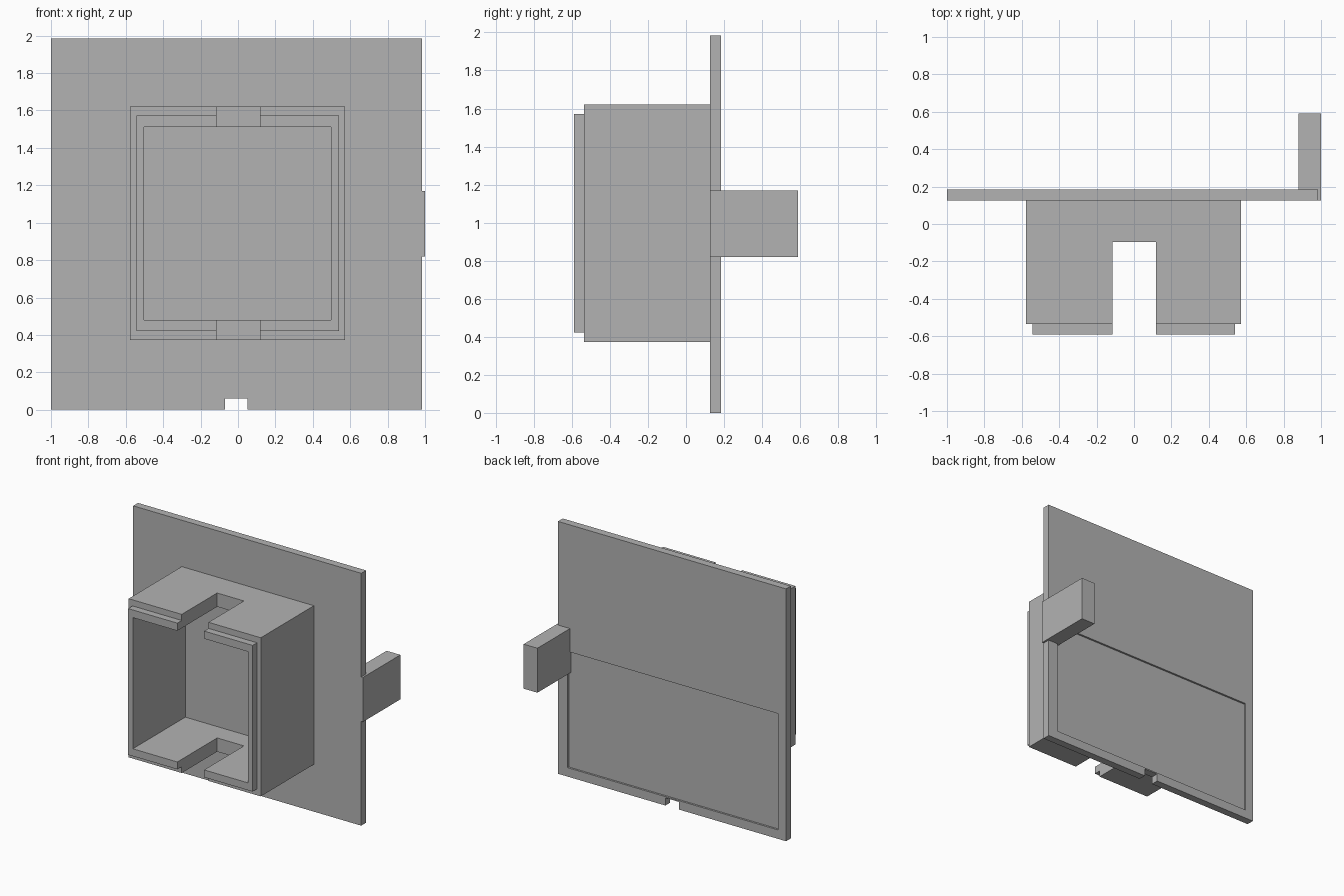
import bpy
import bmesh

if "Cube" in bpy.data.objects:
    bpy.data.objects.remove(bpy.data.objects["Cube"], do_unlink=True)

grey = bpy.data.materials.new("plain grey")
grey.use_nodes = True
GREY = (0.45, 0.45, 0.45, 1)
grey.diffuse_color = GREY
grey.node_tree.nodes["Principled BSDF"].inputs["Base Color"].default_value = GREY


def block(name, x, y, z):
    """Box spanning the given (low, high) range on each axis."""
    bm = bmesh.new()
    bmesh.ops.create_cube(bm, size=1)
    for v in bm.verts:
        v.co = [r[0] if c < 0 else r[1] for c, r in zip(v.co, (x, y, z))]
    mesh = bpy.data.meshes.new(name)
    bm.to_mesh(mesh)
    bm.free()
    mesh.materials.append(grey)
    obj = bpy.data.objects.new(name, mesh)
    bpy.context.collection.objects.link(obj)
    return obj


def combine(target, tool, operation):
    """Apply a boolean and discard the tool."""
    tool.hide_render = True
    mod = target.modifiers.new("cut", 'BOOLEAN')
    mod.operation = operation
    mod.solver = 'EXACT'
    mod.object = tool
    bpy.context.view_layer.objects.active = target
    bpy.ops.object.modifier_apply(modifier=mod.name)
    bpy.data.objects.remove(tool, do_unlink=True)


FRONT, BACK = 0.125, 0.185      # faces of the plate
SHOULDER, RIM = -0.535, -0.59   # front of the housing and of its lip

# Back plate with a bottom notch and a shallow recess behind
plate = block("back_plate", (-1, 0.985), (FRONT, BACK), (0, 1.985))
combine(plate, block("notch", (-0.07, 0.05), (0, 0.3), (-0.1, 0.06)), 'DIFFERENCE')
combine(plate, block("recess", (-0.93, 0.9), (BACK - 0.015, 0.3), (0.07, 0.985)), 'DIFFERENCE')

# Open housing with a stepped lip, hollowed and slotted top and bottom
housing = block("housing", (-0.577, 0.573), (SHOULDER, FRONT), (0.372, 1.62))
combine(housing, block("lip", (-0.543, 0.54), (RIM, -0.4), (0.422, 1.572)), 'UNION')
combine(housing, block("cavity", (-0.502, 0.498), (-0.8, 0.062), (0.48, 1.512)), 'DIFFERENCE')
combine(housing, block("slots", (-0.115, 0.118), (-0.8, -0.095), (0.2, 1.8)), 'DIFFERENCE')

# Side peg projecting backwards
block("side_peg", (0.88, 1), (FRONT, 0.59), (0.82, 1.17))
